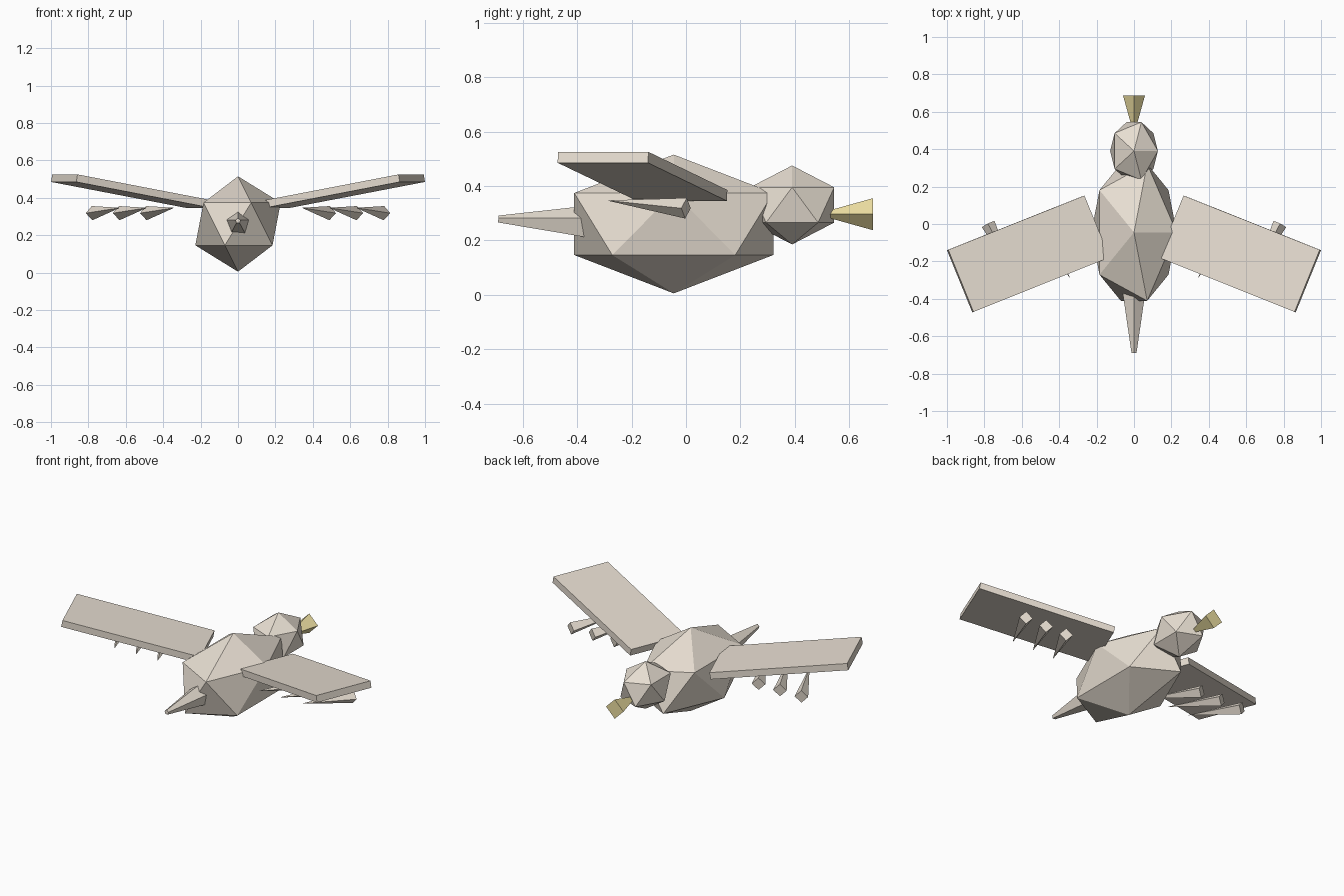
import bpy
import math
from mathutils import Vector

if "Cube" in bpy.data.objects:
    bpy.data.objects.remove(bpy.data.objects["Cube"])


def material(name, color):
    m = bpy.data.materials.new(name)
    m.diffuse_color = color
    m.use_nodes = True
    m.node_tree.nodes["Principled BSDF"].inputs["Base Color"].default_value = m.diffuse_color
    return m


TAN = material("tan", (0.80, 0.73, 0.64, 1))
YELLOW = material("yellow", (0.85, 0.74, 0.36, 1))


def mesh_object(name, verts, faces, mat):
    me = bpy.data.meshes.new(name)
    me.from_pydata(verts, [], faces)
    me.materials.append(mat)
    ob = bpy.data.objects.new(name, me)
    bpy.context.collection.objects.link(ob)
    return ob


def ico(name, center, radii):
    bpy.ops.mesh.primitive_ico_sphere_add(subdivisions=1, radius=1, location=center)
    ob = bpy.context.object
    ob.name = name
    ob.scale = radii
    ob.data.materials.append(TAN)


def spike(name, base, tip, r_base, r_tip, sides, mat):
    """Faceted tapered cone from base to tip, one corner pointing up."""
    base, tip = Vector(base), Vector(tip)
    axis = (tip - base).normalized()
    side = axis.cross(Vector((0, 0, 1))).normalized()
    up = side.cross(axis)
    verts = []
    for c, r in ((base, r_base), (tip, r_tip)):
        for i in range(sides):
            a = 2 * math.pi * i / sides
            verts.append(c + r * (math.cos(a) * up + math.sin(a) * side))
    n = sides
    faces = [(i, n + i, n + (i + 1) % n, (i + 1) % n) for i in range(n)]
    faces += [tuple(range(n)), tuple(range(2 * n - 1, n - 1, -1))]
    return mesh_object(name, verts, faces, mat)


# Body and head
ico("body", (0, -0.045, 0.26), (0.255, 0.43, 0.255))
ico("head", (0, 0.39, 0.33), (0.143, 0.182, 0.145))

# Beak flares outward from the head, tail tapers away from the body
spike("beak", (0, 0.688, 0.296), (0, 0.48, 0.296), 0.059, 0.001, 4, YELLOW)
spike("tail", (0, -0.365, 0.263), (0, -0.69, 0.277), 0.064, 0.014, 5, TAN)

for s, label in ((1, "right"), (-1, "left")):
    # Swept, raised slab wing
    low = [(0.272, 0.15, 0.345), (0.137, -0.18, 0.345),
           (0.865, -0.472, 0.485), (1.0, -0.14, 0.485)]
    verts = [(s * x, y, z) for x, y, z in low]
    verts += [(s * (x - 0.007), y + 0.002, z + 0.04) for x, y, z in low]
    faces = [(0, 3, 2, 1), (4, 5, 6, 7)]
    faces += [(i, (i + 1) % 4, 4 + (i + 1) % 4, 4 + i) for i in range(4)]
    if s < 0:
        faces = [f[::-1] for f in faces]
    mesh_object(label + "_wing", verts, faces, TAN)

    # Three pointed feathers under the wing
    for i in range(3):
        x = 0.49 + 0.145 * i
        spike(f"{label}_feather_{i + 1}", (s * x, 0.0, 0.318),
              (s * (x - 0.145), -0.285, 0.346), 0.038, 0.001, 4, TAN)
